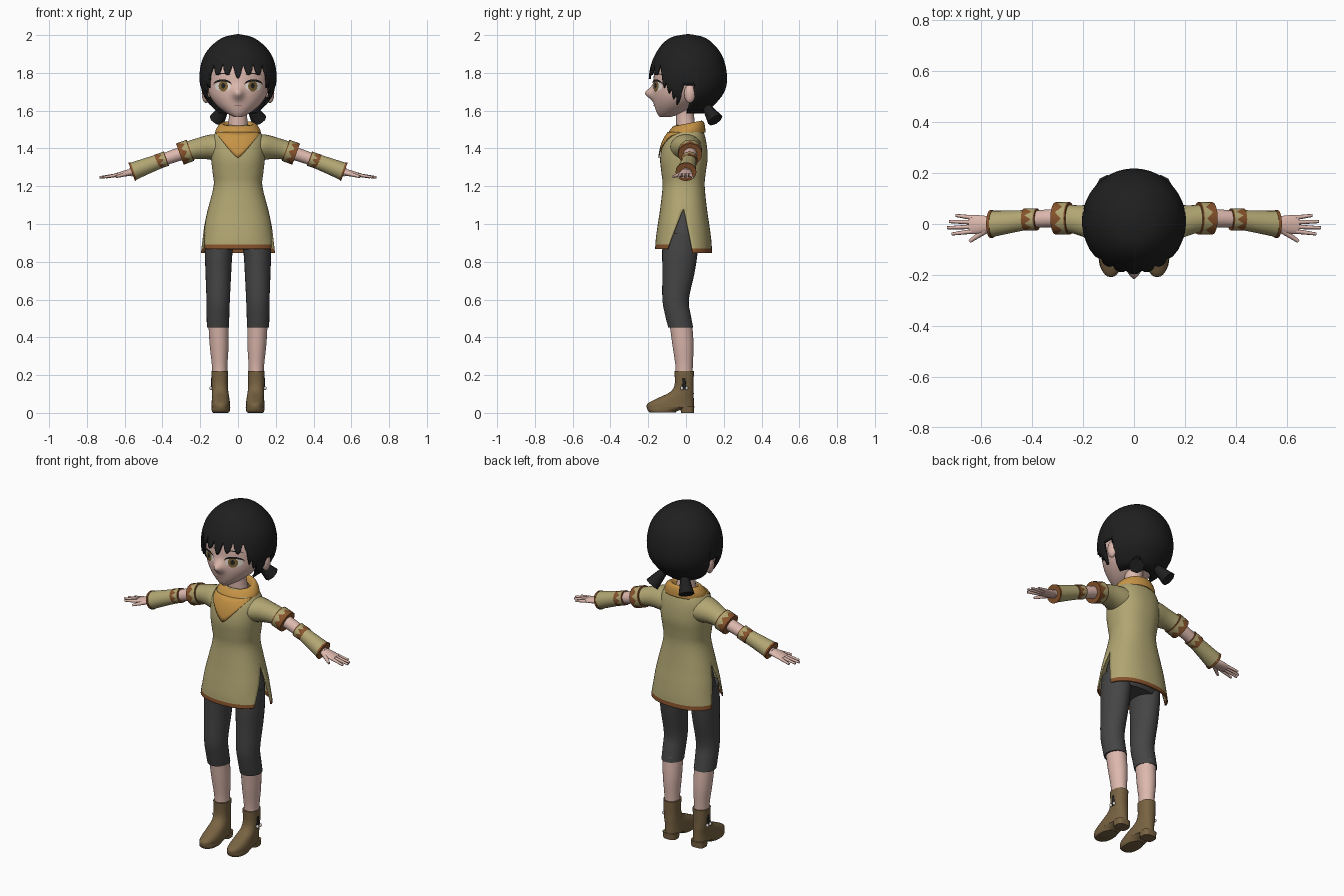
import bpy, bmesh
from math import sin, cos, pi, copysign, sqrt, exp, radians
from mathutils import Vector, Matrix

if "Cube" in bpy.data.objects:
    bpy.data.objects.remove(bpy.data.objects["Cube"])


def material(name, *rgb):
    m = bpy.data.materials.new(name)
    m.use_nodes = True
    m.diffuse_color = (*rgb, 1)
    m.node_tree.nodes["Principled BSDF"].inputs["Base Color"].default_value = (*rgb, 1)
    return m


SKIN = material("skin", .72, .48, .42)
HAIR = material("black hair", .014, .014, .014)
CLOTH = material("olive cloth", .44, .38, .17)
SCARF = material("orange scarf", .56, .29, .06)
TRIM = material("brown trim", .24, .085, .025)
PANTS = material("grey leggings", .06, .06, .06)
BOOT = material("boot leather", .19, .125, .055)
IRIS = material("amber iris", .2, .12, .035)
WHITE = material("eye white", .8, .75, .7)
MOUTH = material("lip", .4, .2, .18)


# ---- helpers ----
def finish(name, bm, mats, mirror=False, thick=0, angle=45):
    bmesh.ops.remove_doubles(bm, verts=bm.verts, dist=1e-5)
    bmesh.ops.recalc_face_normals(bm, faces=bm.faces)
    me = bpy.data.meshes.new(name)
    bm.to_mesh(me)
    bm.free()
    for m in mats:
        me.materials.append(m)
    me.shade_smooth()
    me.set_sharp_from_angle(angle=radians(angle))
    ob = bpy.data.objects.new(name, me)
    bpy.context.collection.objects.link(ob)
    if thick:
        mod = ob.modifiers.new("thickness", "SOLIDIFY")
        mod.thickness, mod.offset = thick, 0
    if mirror:
        ob.modifiers.new("mirror", "MIRROR")
    return ob


def build(name, grids, mats, closed=True, cap=False, paint=lambda i: 0, **kw):
    """Skin one or more grids of points, given as rows."""
    bm = bmesh.new()
    for rows in grids:
        vs = [[bm.verts.new(p) for p in row] for row in rows]
        n = len(rows[0])
        for i in range(len(vs) - 1):
            for j in range(n if closed else n - 1):
                k = (j + 1) % n
                f = bm.faces.new((vs[i][j], vs[i][k], vs[i + 1][k], vs[i + 1][j]))
                f.material_index = paint(i)
        if cap:
            bm.faces.new(vs[0]).material_index = paint(0)
            bm.faces.new(vs[-1]).material_index = paint(len(vs) - 2)
    return finish(name, bm, mats, **kw)


def spline(rings, steps=4):
    out = []
    for i in range(len(rings) - 1):
        a, b, c, d = (rings[max(0, min(len(rings) - 1, i + k))] for k in (-1, 0, 1, 2))
        for s in range(steps):
            t = s / steps
            out.append(tuple(.5 * (2 * q + (r - p) * t + (2 * p - 5 * q + 4 * r - w) * t * t
                                   + (3 * q - p - 3 * r + w) * t ** 3)
                             for p, q, r, w in zip(a, b, c, d)))
    return out + [rings[-1]]


def on_ring(r, t, u=(1, 0, 0), v=(0, 1, 0), p=2):
    c, s = (copysign(abs(f(t)) ** (2 / p), f(t)) for f in (cos, sin))
    return Vector(r[:3]) + Vector(u) * r[3] * c + Vector(v) * r[4] * s


def loft(name, rings, mat, n=28, steps=4, u=(1, 0, 0), v=(0, 1, 0), p=2, move=None, **kw):
    """Rings are centre x, y, z and two radii along u and v."""
    rows = [[on_ring(r, 2 * pi * j / n, u, v, p) for j in range(n)] for r in spline(rings, steps)]
    if move:
        rows = [[move(i, j, q) for j, q in enumerate(row)] for i, row in enumerate(rows)]
    mats = mat if isinstance(mat, list) else [mat]
    return build(name, [rows], mats, cap=kw.pop("cap", True), **kw)


def column(*rows):
    """Rows of height, half width, front y and back y become rings."""
    return [(0, (f + b) / 2, z, a, (b - f) / 2) for z, a, f, b in rows]


def section(rings, z):
    for hi, lo in zip(rings, rings[1:]):
        if lo[2] <= z <= hi[2] and hi[2] > lo[2]:
            t = (z - lo[2]) / (hi[2] - lo[2])
            return [q + (r - q) * t for r, q in zip(hi, lo)]
    return rings[0] if z > rings[0][2] else rings[-1]


def patch(name, rings, cx, cz, w, top, bottom, off, mat, p=2, **kw):
    """Thin plate that follows the front of a lofted body."""
    rows = []
    for i in range(21):
        t = i / 10 - 1
        row = []
        for k in range(6):
            x, z = cx + w * t, cz + bottom(t) + (top(t) - bottom(t)) * k / 5
            r = section(rings, z)
            y = r[1] - r[4] * max(0, 1 - abs(x / r[3]) ** p) ** (1 / p)
            row.append((x, y - off, z))
        rows.append(row)
    return build(name, [rows], [mat], closed=False, **kw)


def ball(name, at, size, mat):
    bm = bmesh.new()
    bmesh.ops.create_uvsphere(bm, u_segments=16, v_segments=10, radius=1,
                              matrix=Matrix.Translation(at) @ Matrix.Diagonal((*size, 1)))
    finish(name, bm, [mat], mirror=True, angle=180)


def tube(name, start, end, r0, r1, mat, n=8):
    a, b = Vector(start), Vector(end)
    q = (b - a).to_track_quat("Z", "Y")
    rings = [(*a.lerp(b, t), r0 + (r1 - r0) * t, r0 + (r1 - r0) * t) for t in (0, .5, 1)]
    loft(name, rings, mat, n=n, steps=1, u=q @ Vector((1, 0, 0)), v=q @ Vector((0, 1, 0)), mirror=True)


# ---- head and face ----
face = column((1.96, .06, -.06, .08), (1.9, .14, -.13, .13), (1.82, .168, -.165, .15),
              (1.74, .165, -.173, .14), (1.68, .15, -.175, .11), (1.63, .115, -.168, .06),
              (1.59, .066, -.155, -.01), (1.567, .022, -.14, -.08))


def nose(i, j, q):
    if q.y < 0:
        q.y -= .042 * exp(-(q.x / .026) ** 2 - ((q.z - 1.692) / .03) ** 2)
    return q


loft("head", face, SKIN, n=72, steps=5, move=nose, angle=180)
loft("neck", [(0, 0, 1.64, .055, .055), (0, -.005, 1.57, .048, .048), (0, .005, 1.47, .06, .055)], SKIN)
dense_face = spline(face)
arc = lambda h: (lambda t: h * sqrt(max(0, 1 - t * t)))
patch("eye_whites", dense_face, .08, 1.728, .042, arc(.026), arc(-.024), .004, WHITE, mirror=True)
patch("irises", dense_face, .078, 1.73, .025, arc(.027), arc(-.028), .006, IRIS, mirror=True)
patch("pupils", dense_face, .078, 1.732, .011, arc(.014), arc(-.014), .008, HAIR, mirror=True)
patch("upper_lashes", dense_face, .082, 1.733, .05, arc(.033), arc(.021), .009, HAIR, mirror=True)
patch("brows", dense_face, .08, 1.785, .045, arc(.014), arc(.008), .004, HAIR, mirror=True)
patch("mouth", dense_face, 0, 1.628, .025, arc(.001), arc(-.004), .004, MOUTH)
ball("ears", (.17, .02, 1.69), (.022, .03, .05), SKIN)

# ---- hair: a shell whose lower edge varies with direction ----
shell = spline(column((2, 0, .01, .01), (1.985, .07, -.07, .09), (1.95, .125, -.12, .14),
                      (1.9, .168, -.155, .18), (1.85, .189, -.177, .2), (1.79, .198, -.19, .211),
                      (1.73, .194, -.19, .208), (1.68, .178, -.18, .185), (1.62, .135, -.165, .13),
                      (1.58, .085, -.13, .075)))


def hair_edge(f):
    saw = lambda period: 1 - abs((f / period % 1) * 2 - 1)
    if f < .85:
        return 1.768 + .068 * saw(.29) ** 2 + .02 * min(1, f * 5)
    if f < 1.45:
        return 1.73 - .13 * (f - .85) / .6 + .05 * saw(.15)
    return 1.735 if f < 1.8 else 1.59


rows, N = [], 160
for i in range(21):
    row = []
    for j in range(N):
        t = 2 * pi * j / N
        z = 2 - (2 - hair_edge(min(t, 2 * pi - t))) * (i / 20) ** 1.5
        row.append(on_ring(section(shell, z), t - pi / 2))
    rows.append(row)
build("hair", [rows], [HAIR], thick=.012, angle=60)
tube("pigtails", (.06, .1, 1.635), (.112, .155, 1.55), .02, .043, HAIR)
ball("hair_ties", (.062, .1, 1.632), (.025, .025, .022), HAIR)

# ---- tunic: front and back sheets that part into side slits ----
torso = spline(column((1.52, .07, -.055, .07), (1.49, .11, -.08, .088), (1.45, .135, -.107, .1),
                      (1.4, .14, -.125, .108), (1.34, .138, -.133, .11), (1.27, .13, -.126, .1),
                      (1.2, .125, -.12, .095), (1.08, .155, -.133, .107), (1, .175, -.145, .12),
                      (.93, .187, -.155, .13), (.89, .195, -.158, .133), (.868, .198, -.16, .135)))
APEX = 1.08
front, back = [], []
for r in torso:
    drop = max(0, APEX - r[2])
    for sheet, start, slit, sag in ((front, pi, 2.6, 0), (back, 0, 1.3, .1)):
        gap = drop * slit
        row = [on_ring(r, start + gap + (pi - 2 * gap) * j / 24, p=2.3) for j in range(25)]
        sheet.append([q - Vector((0, 0, drop * sag)) for q in row])
build("tunic", [front, back], [CLOTH, TRIM], closed=False, thick=.008,
      paint=lambda i: int(i >= len(torso) - 5))

# ---- scarf ----
tilt = (0, 1, .2)
loft("scarf_collar", [(0, 0, 1.465, .118, .1), (0, .002, 1.495, .116, .096), (0, .008, 1.522, .098, .083),
                      (0, .008, 1.528, .08, .07), (0, .005, 1.5, .06, .06)], SCARF, n=36, v=tilt, cap=False,
     thick=.006, angle=70)
patch("scarf_point", torso, 0, 1.35, .114, lambda t: .135, lambda t: .13 * abs(t) ** 1.2, .011, SCARF,
      p=2.3, thick=.006)

# ---- arms, drooping a little from the shoulder ----
arm = dict(u=(0, 1, 0), v=(.34, 0, .94), mirror=True)
loft("sleeves", [(.04, 0, 1.405, .085, .075), (.12, 0, 1.403, .082, .075), (.19, .01, 1.4, .064, .06),
                 (.25, .02, 1.39, .055, .051), (.3, .024, 1.373, .06, .054)], CLOTH, **arm)
loft("arms", [(.24, .02, 1.39, .038, .036), (.34, .022, 1.36, .035, .034), (.46, .012, 1.315, .032, .03),
              (.57, 0, 1.272, .028, .022)], SKIN, **arm)
loft("forearm_cuffs", [(.39, .02, 1.342, .037, .037), (.47, .01, 1.312, .043, .042),
                       (.56, 0, 1.277, .052, .048)], CLOTH, **arm)
loft("cuff_edges", [(.553, 0, 1.28, .054, .05), (.563, 0, 1.276, .055, .051)], TRIM, steps=1, **arm)


def zigzag(i, j, q):
    if i == 2:
        q += Vector((.94, 0, -.34)) * (.013 if j % 2 else -.013)
    return q


def band(name, x, y, z, r, w):
    rings = [(x + w * k, y, z - .36 * w * k, r, r * .93) for k in (-1, -.8, 0, .8, 1)]
    loft(name, rings, [TRIM, CLOTH], n=16, steps=1, move=zigzag, paint=lambda i: int(i == 1), **arm)


band("sleeve_bands", .28, .022, 1.38, .064, .028)
band("forearm_bands", .405, .018, 1.337, .043, .026)

# ---- hands ----
loft("palms", [(.55, 0, 1.277, .026, .02), (.6, -.002, 1.267, .036, .016), (.645, -.002, 1.258, .037, .011)],
     SKIN, **arm)
for k, (name, tip) in enumerate((("index", .715), ("middle", .733), ("ring", .725), ("little", .7))):
    y = -.029 + .018 * k
    tube(name + "_fingers", (.635, y, 1.26), (tip, y * 1.35, 1.247), .0095, .006, SKIN)
tube("thumbs", (.575, -.02, 1.27), (.645, -.068, 1.25), .014, .007, SKIN)

# ---- legs ----
loft("hips", column((1.12, .12, -.09, .07), (1, .158, -.12, .095), (.92, .17, -.125, .095),
                    (.865, .16, -.115, .07)), PANTS)
loft("leggings", [(.092, -.025, .95, .078, .098), (.102, -.032, .85, .073, .094),
                  (.104, -.04, .74, .068, .085), (.105, -.055, .6, .062, .07),
                  (.106, -.043, .52, .06, .068), (.106, -.028, .452, .059, .066)], PANTS, mirror=True)
loft("shins", [(.104, -.028, .48, .053, .06), (.1, -.016, .36, .05, .056), (.097, -.01, .25, .041, .046),
               (.096, -.01, .18, .04, .045)], SKIN, mirror=True)

# ---- boots ----
loft("boots", [(.096, -.01, .223, .044, .052), (.096, -.01, .15, .042, .05), (.094, -.022, .11, .043, .063),
               (.092, -.052, .08, .046, .093), (.091, -.08, .05, .049, .122), (.091, -.083, .028, .05, .125)],
     BOOT, p=2.3, mirror=True, angle=60)
loft("soles", [(.091, -.083, .03, .05, .125), (.091, -.122, .012, .048, .08), (.091, -.122, .003, .044, .07)],
     BOOT, steps=2, p=2.3, mirror=True)
loft("heels", [(.092, .006, .035, .044, .038), (.092, .008, 0, .04, .034)], BOOT, steps=1, p=3, mirror=True)
loft("boot_straps", [(.137, -.01, .185, .006, .008), (.137, -.01, .125, .006, .012)], HAIR, n=8, steps=1,
     mirror=True)
for y in (-.022, .004):
    ball("boot_beads", (.144, y, .13), (.008, .008, .01), WHITE)
